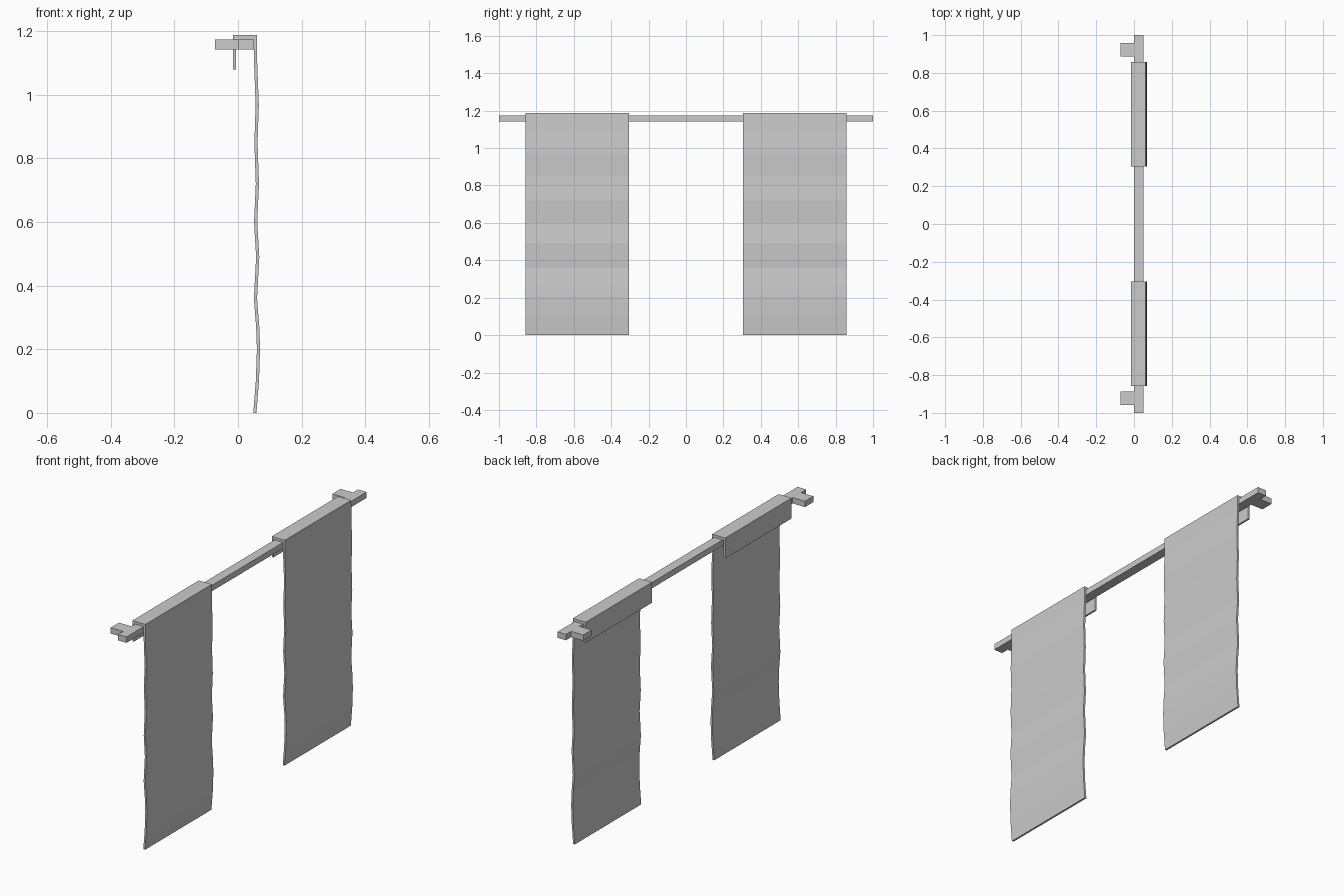
import bpy, bmesh

if "Cube" in bpy.data.objects:
    bpy.data.objects.remove(bpy.data.objects["Cube"])


def box(name, x, y, z):
    """Axis-aligned box from (min, max) ranges."""
    bm = bmesh.new()
    bmesh.ops.create_cube(bm, size=1)
    for v in bm.verts:
        for i, r in enumerate((x, y, z)):
            v.co[i] = r[0] if v.co[i] < 0 else r[1]
    return finish(name, bm)


def finish(name, bm):
    bmesh.ops.recalc_face_normals(bm, faces=bm.faces)
    me = bpy.data.meshes.new(name)
    bm.to_mesh(me)
    bm.free()
    ob = bpy.data.objects.new(name, me)
    bpy.context.collection.objects.link(ob)
    return ob


# Rippling drop of the cloth: (centre x, z)
drop = [(0.0555, 1.1), (0.0605, 0.97), (0.0565, 0.85), (0.0610, 0.72),
        (0.0555, 0.60), (0.0620, 0.49), (0.0550, 0.36), (0.0620, 0.27),
        (0.0645, 0.20), (0.0610, 0.10), (0.0530, 0.0)]
T = 0.005  # half thickness
# Outer and inner outlines: back flap, over the rail, down the front
outer = [(-0.016, 1.08), (-0.016, 1.188), (0.060, 1.188)] + [(x + T, z) for x, z in drop]
inner = [(-0.006, 1.08), (-0.006, 1.174), (0.050, 1.174)] + [(x - T, z) for x, z in drop]


def cloth(name, y0, y1):
    bm = bmesh.new()
    rows = [[bm.verts.new((x, y, z)) for x, z in line]
            for line, y in ((outer, y0), (outer, y1), (inner, y1), (inner, y0))]
    n = len(outer)
    for k in range(4):
        a, b = rows[k], rows[(k + 1) % 4]
        for i in range(n - 1):
            bm.faces.new((a[i], a[i + 1], b[i + 1], b[i]))
    for i in (0, n - 1):
        bm.faces.new([r[i] for r in rows])
    return finish(name, bm)


# Rail
box("rail", (0, 0.05), (-1, 1), (1.143, 1.174))

# Wall brackets and hanging cloths at both ends
for side, s in (("left", -1), ("right", 1)):
    box("bracket_" + side, (-0.072, 0.0), sorted((s * 0.888, s * 0.957)), (1.143, 1.174))
    cloth("curtain_" + side, *sorted((s * 0.304, s * 0.857)))
